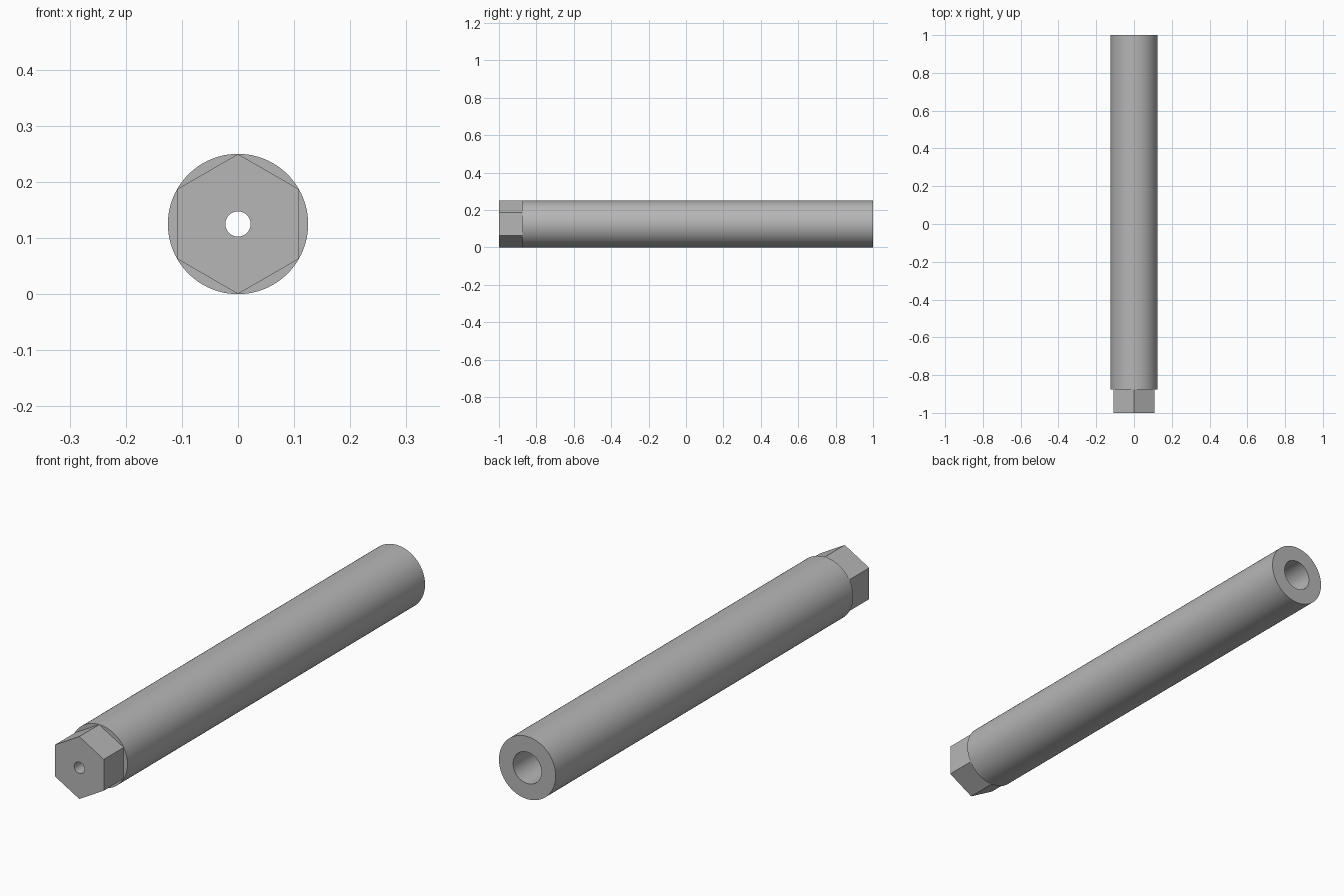
import bpy, bmesh, math

if "Cube" in bpy.data.objects:
    bpy.data.objects.remove(bpy.data.objects["Cube"], do_unlink=True)

SEGMENTS = 96
AXIS_Z = 0.125          # height of the centre line
BARREL_R = 0.125
HEX_R = 0.1247          # hexagon corner radius

# Material
steel = bpy.data.materials.new("steel_grey")
steel.use_nodes = True
colour = (0.47, 0.47, 0.47, 1)
steel.diffuse_color = colour
steel.node_tree.nodes["Principled BSDF"].inputs["Base Color"].default_value = colour


def circle(radius):
    return lambda a: radius


def hexagon(corner):
    step = math.pi / 3
    return lambda a: corner * math.cos(step / 2) / math.cos(a % step - step / 2)


# Closed lengthwise section: outside front to back, then the bore back to front
head_end, bore_end = -0.875, -0.75
section = [
    (-1, hexagon(HEX_R)), (head_end, hexagon(HEX_R)),       # hexagonal head
    (head_end, circle(BARREL_R)), (1, circle(BARREL_R)),    # round barrel
    (1, circle(0.0625)), (bore_end, circle(0.0625)),        # wide rear bore
    (bore_end, circle(0.0225)), (-1, circle(0.0225)),       # narrow front hole
]

bm = bmesh.new()
rings = []
for y, radius in section:
    ring = []
    for i in range(SEGMENTS):
        a = math.tau * i / SEGMENTS     # angle zero points up
        r = radius(a)
        ring.append(bm.verts.new((r * math.sin(a), y, AXIS_Z + r * math.cos(a))))
    rings.append(ring)

for k, ring in enumerate(rings):
    following = rings[(k + 1) % len(rings)]
    for i in range(SEGMENTS):
        j = (i + 1) % SEGMENTS
        bm.faces.new((ring[i], ring[j], following[j], following[i]))
bmesh.ops.recalc_face_normals(bm, faces=bm.faces)

mesh = bpy.data.meshes.new("hex_ended_tube")
bm.to_mesh(mesh)
bm.free()
mesh.materials.append(steel)
tube = bpy.data.objects.new("hex_ended_tube", mesh)
bpy.context.collection.objects.link(tube)

# Smooth round walls, crisp hexagon and end edges
bpy.ops.object.select_all(action="DESELECT")
tube.select_set(True)
bpy.context.view_layer.objects.active = tube
bpy.ops.object.shade_smooth_by_angle(angle=math.radians(30))
